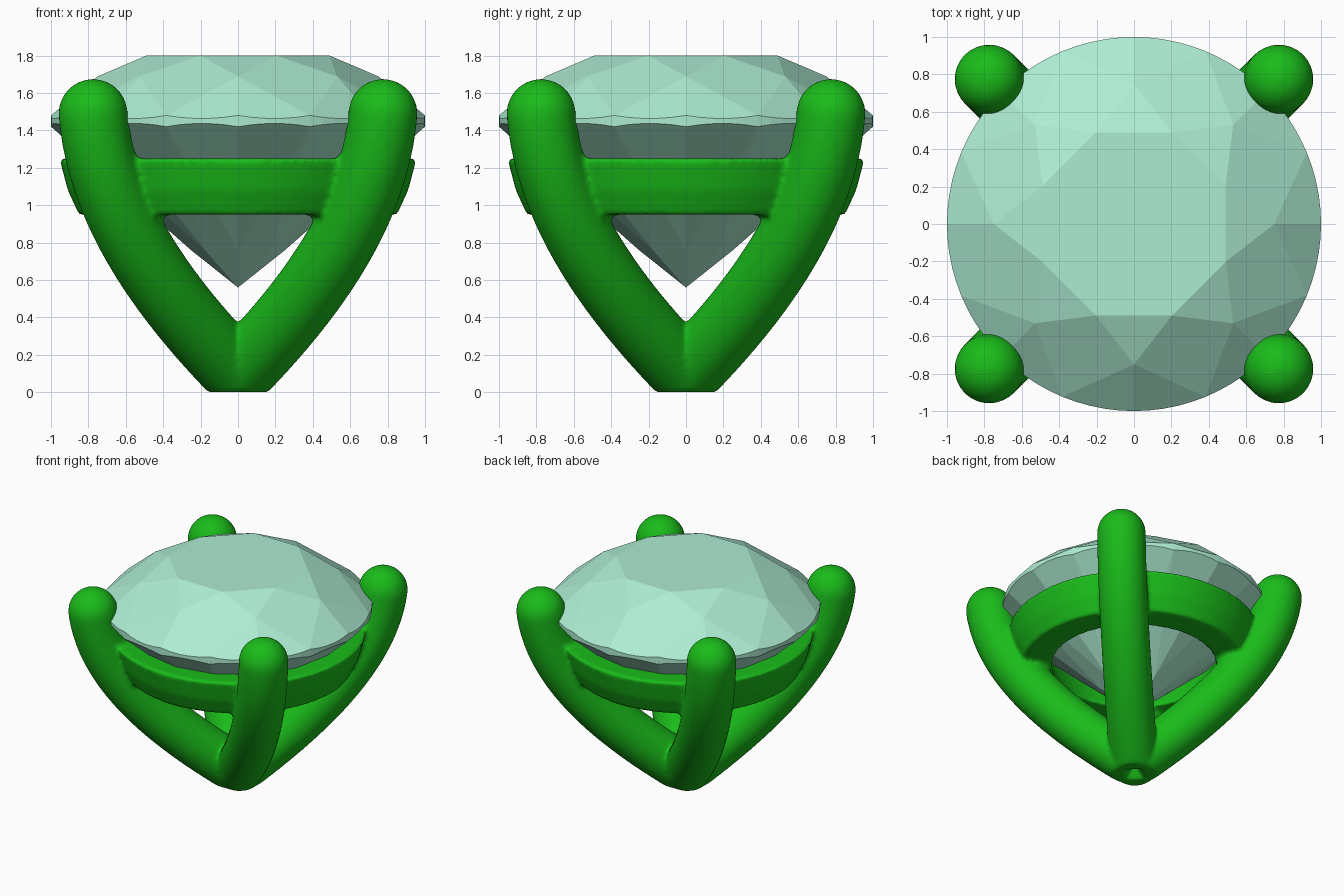
import bpy, bmesh
from math import sin, cos, pi, radians
from mathutils import Vector
from mathutils.geometry import interpolate_bezier, normal

if "Cube" in bpy.data.objects:
    bpy.data.objects.remove(bpy.data.objects["Cube"])


def material(name, rgb):
    m = bpy.data.materials.new(name)
    m.diffuse_color = (*rgb, 1)
    m.use_nodes = True
    m.node_tree.nodes["Principled BSDF"].inputs["Base Color"].default_value = m.diffuse_color
    return m


def finish(bm, name, mat):
    bmesh.ops.remove_doubles(bm, verts=bm.verts[:], dist=1e-5)
    bmesh.ops.recalc_face_normals(bm, faces=bm.faces[:])
    me = bpy.data.meshes.new(name)
    bm.to_mesh(me)
    bm.free()
    ob = bpy.data.objects.new(name, me)
    bpy.context.collection.objects.link(ob)
    me.materials.append(mat)
    return ob


def polar(r, deg, z):
    return Vector((r * cos(radians(deg)), r * sin(radians(deg)), z))


green = material("green_metal", (0.01, 0.50, 0.01))
mint = material("mint_stone", (0.42, 0.84, 0.65))

# --- Gem: round brilliant cut with eightfold symmetry ---
bm = bmesh.new()


def face(pts):
    bm.faces.new([bm.verts.new(p) for p in pts])


def girdle_arc(tip, a0, a1, z, n=5):
    """Arc on the unit cylinder lying in the plane of one girdle facet."""
    p0, p1 = polar(1, a0, z), polar(1, a1, z)
    nor = normal((tip, p0, p1))
    out = []
    for i in range(n + 1):
        p = polar(1, a0 + (a1 - a0) * i / n, 0)
        p.z = tip.z - (nor.x * (p.x - tip.x) + nor.y * (p.y - tip.y)) / nor.z
        out.append(p)
    return out


TABLE, TOP, LOW = 1.80, 1.48, 1.42
culet = Vector((0, 0, 0.56))
face([polar(0.53, 22.5 + 45 * k, TABLE) for k in range(8)])
for k in range(8):
    a = 45 * k
    star, star2 = polar(0.75, a, 1.689), polar(0.75, a + 45, 1.689)
    low, low2 = polar(0.25, a, 0.759), polar(0.25, a + 45, 0.759)
    corner = polar(0.53, a + 22.5, TABLE)
    face([corner, polar(0.53, a - 22.5, TABLE), star])          # star facet
    face([corner, star, polar(1, a + 22.5, TOP), star2])        # crown kite
    face([culet, low2, polar(1, a + 22.5, LOW), low])           # pavilion kite
    for a0 in (a - 22.5, a):                                    # girdle facets
        up = girdle_arc(star, a0, a0 + 22.5, TOP)
        dn = girdle_arc(low, a0, a0 + 22.5, LOW)
        face([star] + up)
        face([low] + dn)
        for i in range(5):
            face([dn[i], dn[i + 1], up[i + 1], up[i]])
finish(bm, "gem", mint)

# --- Setting: four curved prongs and a tapered ring, fused together ---
bm = bmesh.new()
R, SEG = 0.185, 32


def skin(rings, closed=False):
    """Bridge a list of vertex loops; cap the ends unless closed."""
    n = len(rings)
    for i in range(n if closed else n - 1):
        a, b = rings[i], rings[(i + 1) % n]
        for j in range(len(a)):
            k = (j + 1) % len(a)
            bm.faces.new((a[j], a[k], b[k], b[j]))
    if not closed:
        bm.faces.new(rings[0])
        bm.faces.new(rings[-1])


def prong(sx, sy):
    ctrl = [Vector((sx * x, sy * x, z)) for x, z in
            ((0, 0.10), (0.42, 0.53), (0.73, 0.98), (0.775, 1.49))]
    path = interpolate_bezier(*ctrl, 28)
    side = Vector((-sy, sx, 0)).normalized()
    stations = []
    for i, p in enumerate(path):
        t = path[min(i + 1, 27)] - path[max(i - 1, 0)]
        stations.append((p, t.normalized(), R))
    end, t, _ = stations[-1]
    for i in range(1, 9):                                       # rounded tip
        a = i / 8.3 * pi / 2
        stations.append((end + t * R * sin(a), t, R * cos(a)))
    rings = []
    for p, t, r in stations:
        up = t.cross(side)
        rings.append([bm.verts.new(p + r * (side * cos(2 * pi * j / SEG) + up * sin(2 * pi * j / SEG)))
                      for j in range(SEG)])
    skin(rings)


for sx in (-1, 1):
    for sy in (-1, 1):
        prong(sx, sy)

# flat foot
cut = bmesh.ops.bisect_plane(bm, geom=bm.verts[:] + bm.edges[:] + bm.faces[:],
                             plane_co=(0, 0, 0), plane_no=(0, 0, -1), clear_outer=True)
edges = [e for e in cut["geom_cut"] if isinstance(e, bmesh.types.BMEdge)]
bmesh.ops.holes_fill(bm, edges=edges, sides=0)

# tapered ring under the gem
profile = [(0.62, 0.95), (0.85, 0.95), (0.91, 1.08), (0.955, 1.25), (0.73, 1.25)]
skin([[bm.verts.new(polar(r, 360 * i / 96, z)) for r, z in profile] for i in range(96)], closed=True)

setting = finish(bm, "prong_setting", green)
remesh = setting.modifiers.new("fuse", 'REMESH')
remesh.mode = 'VOXEL'
remesh.voxel_size = 0.018
remesh.use_smooth_shade = True
soft = setting.modifiers.new("soften_joints", 'SMOOTH')
soft.factor = 0.5
soft.iterations = 5
